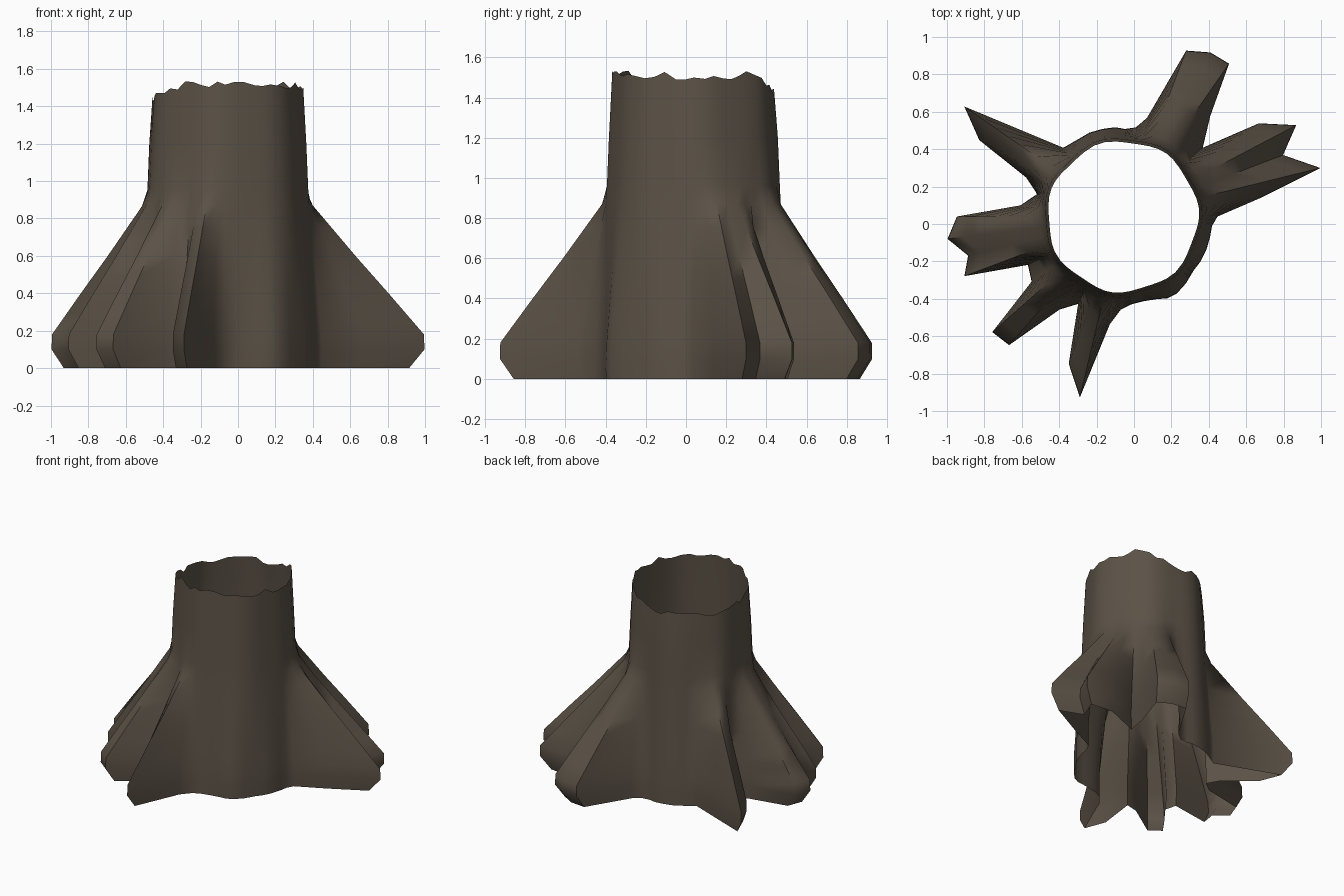
import bpy, bmesh, math, random
from mathutils import Vector

if "Cube" in bpy.data.objects:
    bpy.data.objects.remove(bpy.data.objects["Cube"])

random.seed(4)
CENTRE = Vector((-0.06, 0.04))
TRUNK_R = 0.402

# Widest outline of the stump, counter-clockwise; long points are root tips
outline = [
    (0.45, 0.04), (0.68, 0.14), (1.00, 0.30), (0.80, 0.37), (0.87, 0.53), (0.67, 0.54), (0.37, 0.41),
    (0.41, 0.58), (0.51, 0.86), (0.41, 0.92), (0.28, 0.93), (0.07, 0.57), (0.01, 0.52),
    (-0.05, 0.51), (-0.10, 0.52), (-0.17, 0.51), (-0.24, 0.49), (-0.31, 0.45), (-0.38, 0.41),
    (-0.91, 0.63), (-0.83, 0.45), (-0.58, 0.25), (-0.52, 0.16),
    (-0.61, 0.10), (-0.95, 0.04), (-1.00, -0.08), (-0.89, -0.17), (-0.91, -0.28), (-0.57, -0.22),
    (-0.55, -0.31), (-0.76, -0.58), (-0.67, -0.65), (-0.40, -0.46), (-0.30, -0.43),
    (-0.35, -0.75), (-0.29, -0.93), (-0.13, -0.54), (-0.07, -0.46), (-0.01, -0.43), (0.05, -0.415),
    (0.12, -0.405), (0.18, -0.40), (0.23, -0.375), (0.28, -0.32), (0.32, -0.25), (0.36, -0.20),
    (0.39, -0.14), (0.41, -0.07), (0.42, -0.01),
]

# (height, how far the roots flare out)
levels = [(0, 0.86), (0.1, 1), (0.18, 1), (0.29, 0.85), (0.4, 0.70), (0.5, 0.56), (0.6, 0.42),
          (0.75, 0.22), (0.87, 0.06), (0.96, 0), (1.2, 0), (1.5, 0)]

bm = bmesh.new()
columns = []
for x, y in outline:
    ray = Vector((x, y)) - CENTRE
    d = ray.normalized()
    angle = math.atan2(d.y, d.x)
    trunk = TRUNK_R + 0.008 * math.sin(7 * angle + 1)
    extra = ray.length - trunk
    fold = min(extra, 0.06)      # shallow folds run far up the trunk
    root = extra - fold          # the rest is root flare
    # broken rim, lower towards the back left
    low = min(1, max(0, (d.y - d.x) * 0.8 + 0.1))
    rim = 1.51 - 0.09 * low + random.uniform(-0.022, 0.026)
    column = []
    for i, (z, flare) in enumerate(levels):
        r = trunk + fold * (1 - z / 1.5) ** 0.8 + root * flare
        p = CENTRE + d * r
        column.append(bm.verts.new((p.x, p.y, rim if i == len(levels) - 1 else z)))
    columns.append(column)

# Open shell: bark walls between neighbouring columns
for a, b in zip(columns, columns[1:] + columns[:1]):
    for k in range(len(levels) - 1):
        bm.faces.new((a[k], b[k], b[k + 1], a[k + 1]))

mesh = bpy.data.meshes.new("tree_stump")
bm.to_mesh(mesh)
bm.free()
stump = bpy.data.objects.new("tree_stump", mesh)
bpy.context.collection.objects.link(stump)

bark = bpy.data.materials.new("dark bark brown")
bark.diffuse_color = (0.105, 0.084, 0.062, 1)
bark.use_nodes = True
bark.node_tree.nodes["Principled BSDF"].inputs["Base Color"].default_value = bark.diffuse_color
mesh.materials.append(bark)

bpy.context.view_layer.objects.active = stump
stump.select_set(True)
bpy.ops.object.shade_smooth_by_angle(angle=math.radians(60))
